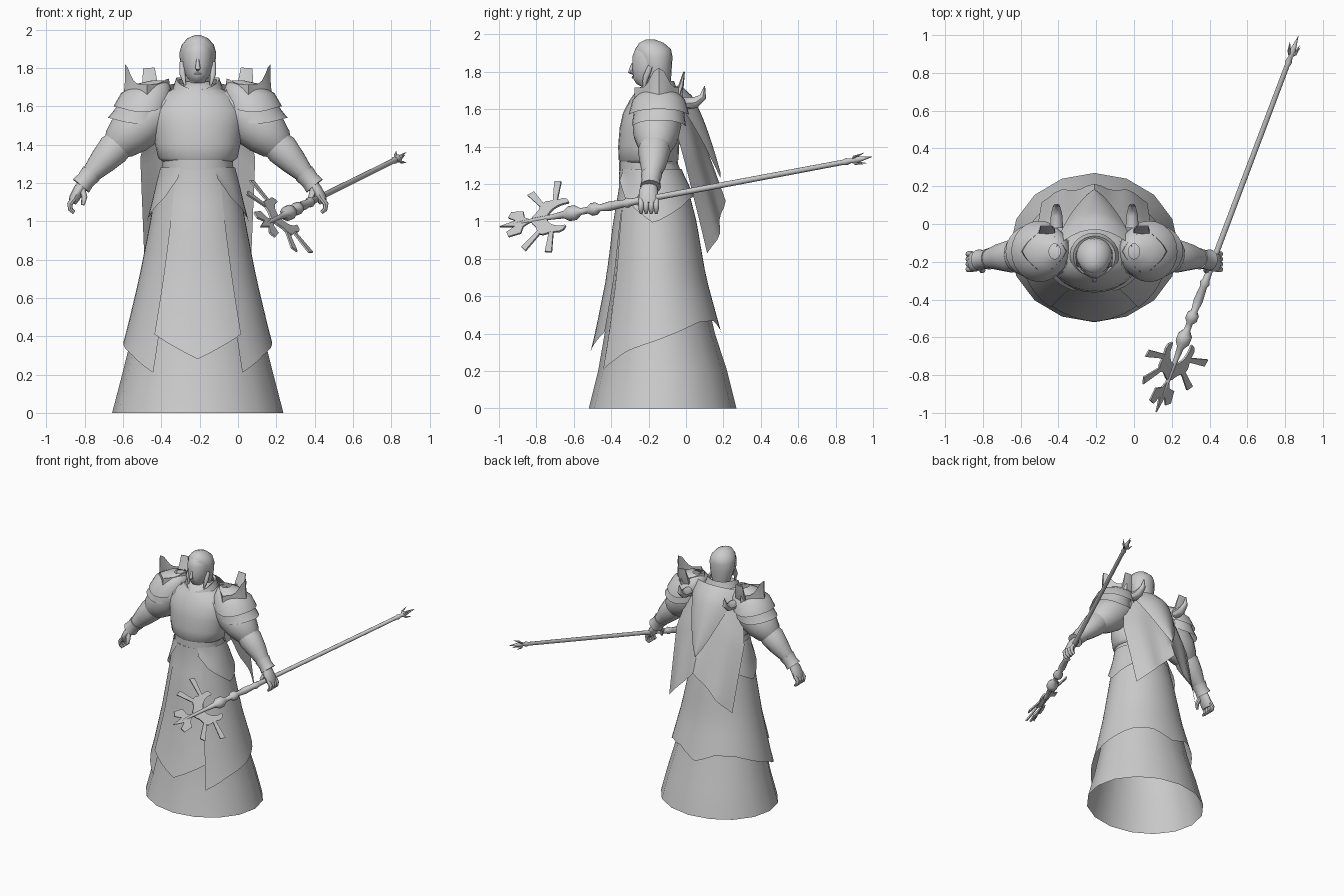
import bpy, math
from math import sin, cos, pi, radians
from mathutils import Vector
import bmesh

if "Cube" in bpy.data.objects:
    bpy.data.objects.remove(bpy.data.objects["Cube"])

CX = -0.21  # body centre line
grey = bpy.data.materials.new("plain_grey")
grey.diffuse_color = (0.6, 0.6, 0.6, 1)
grey.use_nodes = True
grey.node_tree.nodes["Principled BSDF"].inputs["Base Color"].default_value = grey.diffuse_color


def make(name, verts, faces, angle=45, offset=CX):
    me = bpy.data.meshes.new(name)
    me.from_pydata([(v[0] + offset, v[1], v[2]) for v in verts], [], faces)
    bm = bmesh.new()
    bm.from_mesh(me)
    bmesh.ops.remove_doubles(bm, verts=bm.verts, dist=1e-5)
    bmesh.ops.recalc_face_normals(bm, faces=bm.faces)
    bm.to_mesh(me)
    bm.free()
    me.materials.append(grey)
    me.polygons.foreach_set("use_smooth", [True] * len(me.polygons))
    me.set_sharp_from_angle(angle=radians(angle))
    ob = bpy.data.objects.new(name, me)
    bpy.context.collection.objects.link(ob)
    return ob


def loft(name, rows, closed=True, caps=False, offset=CX):
    n = len(rows[0])
    faces = [(r * n + i, r * n + (i + 1) % n, (r + 1) * n + (i + 1) % n, (r + 1) * n + i)
             for r in range(len(rows) - 1) for i in range(n if closed else n - 1)]
    if caps:
        faces += [tuple(range(n)), tuple(range((len(rows) - 1) * n, len(rows) * n))]
    return make(name, [p for row in rows for p in row], faces, offset=offset)


def ring(x, y, z, rx, ry, n):
    return [(x + rx * sin(2 * pi * i / n), y - ry * cos(2 * pi * i / n), z) for i in range(n)]


def tube(name, pts, n=12, ref=(0, 1, 0), offset=CX):
    # pts: x, y, z, radius (optional second radius across)
    P = [Vector(p[:3]) for p in pts]
    rows = []
    for k, p in enumerate(pts):
        t = (P[min(k + 1, len(P) - 1)] - P[max(k - 1, 0)]).normalized()
        b = t.cross(Vector(ref)).normalized()
        a = b.cross(t)
        rows.append([P[k] + a * p[3] * cos(2 * pi * i / n) + b * p[-1] * sin(2 * pi * i / n) for i in range(n)])
    return loft(name, rows, caps=True, offset=offset)


def lerp_table(table, t):
    if t <= table[0][0]:
        return table[0][1:]
    for a, b in zip(table, table[1:]):
        if t <= b[0]:
            f = (t - a[0]) / (b[0] - a[0])
            return tuple(p + (q - p) * f for p, q in zip(a[1:], b[1:]))
    return table[-1][1:]


# long skirt: z, centre y, half width, half depth
GOWN = [(0, -.125, .447, .395), (.2, -.125, .395, .345), (.4, -.14, .345, .295), (.7, -.155, .285, .24),
        (1.0, -.165, .235, .208), (1.2, -.175, .205, .17), (1.33, -.2, .175, .15)]
loft("skirt", [ring(0, cy, z, rx, ry, 16) for z, cy, rx, ry in GOWN])


def panel(name, a0, a1, top, hem, flare, n=24, m=10):
    # cloth layer that follows the skirt; angle 0 is the front
    rows = []
    for j in range(m + 1):
        row = []
        for i in range(n + 1):
            a = a0 + (a1 - a0) * i / n
            low = lerp_table(hem, abs(a) if a < 180 else 360 - a)[0]
            z = top + (low - top) * j / m
            cy, rx, ry = lerp_table(GOWN, z)
            o = .009 + flare * (j / m) ** 1.5
            row.append(((rx + o) * sin(radians(a)), cy - (ry + o) * cos(radians(a)), z))
        rows.append(row)
    return loft(name, rows, closed=False)


panel("overskirt", 33, 327, 1.27, [(33, .21), (60, .31), (90, .37), (130, .46), (155, .47), (180, .40)], .026, 36)
panel("front_tabard", -34, 34, 1.27, [(0, .28), (34, .41)], .052, 12)
panel("hip_flap", 27, 333, 1.28, [(27, 1.22), (45, 1.12), (88, .99), (150, 1.12), (180, 1.14)], .022, 36, 5)

# torso and belt
loft("torso", [ring(0, *r, 24) for r in [
    (-.2, 1.31, .18, .145), (-.2, 1.33, .207, .16), (-.2, 1.4, .222, .163), (-.19, 1.5, .235, .165),
    (-.175, 1.58, .245, .162), (-.165, 1.65, .2, .135), (-.165, 1.7, .115, .1), (-.17, 1.73, .06, .06)]], caps=True)
loft("belt", [ring(0, -.2, z, .183, .157, 24) for z in (1.27, 1.32)])

# head, nose and hair
loft("head", [ring(0, *r, 20) for r in [
    (-.17, 1.66, .058, .055), (-.18, 1.72, .05, .055), (-.205, 1.735, .04, .06), (-.2, 1.765, .066, .083),
    (-.185, 1.82, .08, .102), (-.18, 1.88, .084, .107), (-.18, 1.93, .07, .088), (-.18, 1.955, .03, .04)]], caps=True)
tube("nose", [(0, -.283, 1.845, .007), (0, -.293, 1.815, .011), (0, -.297, 1.8, .014), (0, -.28, 1.79, .008)], 8)
tube("mouth", [(-.022, -.275, 1.768, .004), (0, -.284, 1.77, .007), (.022, -.275, 1.768, .004)], 6)
loft("hair", [ring(0, *r, 20) for r in [
    (-.145, 1.7, .06, .055), (-.15, 1.76, .078, .07), (-.158, 1.82, .092, .082), (-.165, 1.88, .096, .093),
    (-.175, 1.92, .085, .095), (-.185, 1.955, .055, .065), (-.19, 1.972, .015, .025)]], caps=True)

# stand-up collar, open at the front
rows = []
for r, z in ((.165, 1.64), (.115, 1.7), (.098, 1.74), (.112, 1.75), (.13, 1.7)):
    rows.append([(r * sin(radians(a)), -.17 - r * .95 * cos(radians(a)), z - .06 * max(0, cos(radians(a))))
                 for a in range(12, 349, 14)])
loft("collar", rows, closed=False)

# cape with a notched hem, and the short pointed drape above it
rows = []
for j in range(13):
    v = j / 12
    row = []
    for i in range(17):
        u = i / 8 - 1
        x = u * (.24 + .07 * min(1, v * 3) - .03 * v)
        y = -.01 + .21 * v ** .9 - .075 * u * u + .012 * v * cos(3 * pi * u)
        top, low = 1.68 - .1 * u * u, 1.11 - .28 * abs(u)
        row.append((x, y, top + (low - top) * v))
    rows.append(row)
loft("cape", rows, closed=False)
rows = []
for j in range(9):
    v = j / 8
    rows.append([(u * .2 * (1 - v) ** .8, -.03 + .215 * v ** .6 - .09 * u * u * (1 - v), 1.73 - .47 * v - .03 * u * u)
                 for u in [i / 5 - 1 for i in range(11)]])
loft("back_drape", rows, closed=False)

# arms and shoulder armour on both sides
for s, side in ((1, "left"), (-1, "right")):
    def m(pts):
        return [(s * p[0],) + tuple(p[1:]) for p in pts]
    tube("sleeve_" + side, m([(.12, -.16, 1.6, .1), (.22, -.155, 1.57, .12), (.29, -.155, 1.515, .13),
                              (.355, -.16, 1.46, .122), (.41, -.165, 1.405, .095), (.44, -.17, 1.37, .06)]), 16)
    tube("forearm_" + side, m([(.38, -.165, 1.43, .075), (.44, -.17, 1.375, .088), (.5, -.175, 1.31, .072),
                               (.56, -.185, 1.245, .05), (.6, -.19, 1.2, .038, .03)]), 14)
    tube("cuff_" + side, m([(.555, -.184, 1.25, .057), (.585, -.188, 1.215, .05), (.61, -.19, 1.185, .056)]), 14)
    tube("elbow_spike_" + side, m([(.5, -.172, 1.36, .045, .02), (.485, -.168, 1.41, .03, .012),
                                   (.472, -.165, 1.465, .002)]), 6)
    # hand
    tube("palm_" + side, m([(.59, -.19, 1.21, .035, .026), (.62, -.2, 1.165, .05, .03), (.645, -.2, 1.12, .052, .028),
                            (.655, -.2, 1.095, .045, .02)]), 12)
    for k in range(4):
        y = -.24 + k * .027
        tube("finger_%s_%d" % (side, k + 1), m([(.645, y, 1.12, .015), (.668, y, 1.09, .015),
                                               (.664, y, 1.062, .013), (.645, y, 1.045, .009)]), 8)
    tube("thumb_" + side, m([(.605, -.22, 1.17, .018), (.592, -.245, 1.125, .016), (.6, -.25, 1.085, .009)]), 8)

    # layered shoulder plates with dipping hems
    def plate_layer(name, rings, dip):
        rows = []
        for k, r in enumerate(rings):
            f = dip * k / (len(rings) - 1)
            rows.append([(s * p[0], p[1], p[2] - f * abs(cos(2 * pi * i / 24)) ** 3)
                         for i, p in enumerate(ring(*r, 24))])
        loft(name + side, rows)
    plate_layer("lower_pauldron_", [(.28, -.145, 1.64, .12, .13), (.3, -.145, 1.58, .137, .137),
                                    (.315, -.145, 1.54, .155, .145)], .03)
    plate_layer("upper_pauldron_", [(.21, -.145, 1.735, .03, .04), (.23, -.145, 1.72, .08, .085),
                                    (.265, -.145, 1.67, .135, .14), (.29, -.145, 1.6, .15, .162)], .03)
    # flared crest rising to a point on the outside
    rows = []
    for v in (0, .35, .7, 1):
        row = []
        for i in range(24):
            t = 2 * pi * i / 24
            c = max(0, cos(t)) ** 5
            h = .07 + .105 * c + .03 * max(0, -cos(t)) ** 4
            r = .125 - .01 * v
            flat = 1 / (abs(cos(t)) + abs(sin(t)))
            row.append((s * (.265 + r * cos(t) * (.5 + .5 * flat) - .02 * v * (1 - v) * c),
                        -.145 + .13 * sin(t) * flat, 1.645 + h * v))
        rows.append(row)
    loft("pauldron_crest_" + side, rows)
    tube("crest_fin_" + side, m([(.25, -.05, 1.66, .02, .05), (.25, -.025, 1.73, .014, .045),
                                 (.255, -.01, 1.8, .004, .035)]), 6)
    tube("back_spike_" + side, m([(.2, -.02, 1.63, .035), (.2, .05, 1.635, .03), (.2, .09, 1.665, .02),
                                  (.2, .1, 1.725, .002)]), 8)
    tube("side_lock_" + side, m([(.082, -.19, 1.83, .014), (.08, -.215, 1.77, .016), (.065, -.23, 1.7, .004)]), 8)

# staff: axis from the butt to the ornamental head
BUTT, HUB = Vector((.87, .995, 1.345)), Vector((.225, -.71, 1.025))
D = (HUB - BUTT).normalized()
W = Vector((.64, -.08, -.76))
W = (W - D * W.dot(D)).normalized()
N = D.cross(W)
PROFILE = [(0, .001), (.06, .012), (.1, .022), (.12, .012), (.15, .019), (.17, .014), (1.3, .016), (1.4, .02),
           (1.42, .028), (1.44, .02), (1.52, .026), (1.58, .018), (1.6, .034), (1.63, .034), (1.65, .018),
           (1.69, .018), (1.72, .04), (1.76, .04), (1.79, .02), (1.86, .014), (1.98, .012), (2.13, .002)]
tube("staff_shaft", [tuple(BUTT + D * q) + (r,) for q, r in PROFILE], 10, (0, 0, 1), 0)


def plate(name, uv, thick=.006, origin=HUB):
    n = len(uv)
    verts = [origin + D * u + W * v + N * h for h in (-thick, thick) for u, v in uv]
    faces = [tuple(range(n)), tuple(range(n, 2 * n))] + [(i, (i + 1) % n, n + (i + 1) % n, n + i) for i in range(n)]
    return make(name, verts, faces, 30, 0)


# crescent, ray blades and spear tip
arc = [radians(-135 + 270 * i / 24) for i in range(25)]
outer = [((.118 + .01 * cos(6 * a)) * cos(a), (.118 + .01 * cos(6 * a)) * sin(a)) for a in arc]
inner = [((.035 + .075 * (abs(a) / 2.36) ** 3) * cos(a), (.035 + .075 * (abs(a) / 2.36) ** 3) * sin(a)) for a in arc]
plate("staff_crescent", outer + inner[::-1])
for k, deg in enumerate((-90, -52, 52, 90)):
    a = radians(deg)
    blade = [(.1, -.012), (.24, -.022), (.25, .018), (.1, .012)]
    plate("ray_blade_%d" % (k + 1), [(r * cos(a) - w * sin(a), r * sin(a) + w * cos(a)) for r, w in blade], .005)
half = [(.17, .03), (.18, .075), (.25, .085), (.265, .05), (.22, .02)]
plate("spear_tip", [(.12, 0)] + half + [(.31, 0)] + [(u, -v) for u, v in half[::-1]], .005)
# barbs at the butt end
for k, (A, B) in enumerate(((W, 1), (W, -1), (N, 1), (N, -1))):
    p = BUTT + D * .11
    tube("butt_barb_%d" % (k + 1), [tuple(p) + (.01,), tuple(p + A * B * .025 - D * .015) + (.008,),
                                   tuple(p + A * B * .04 - D * .06) + (.001,)], 6, (.3, .2, .9), 0)
